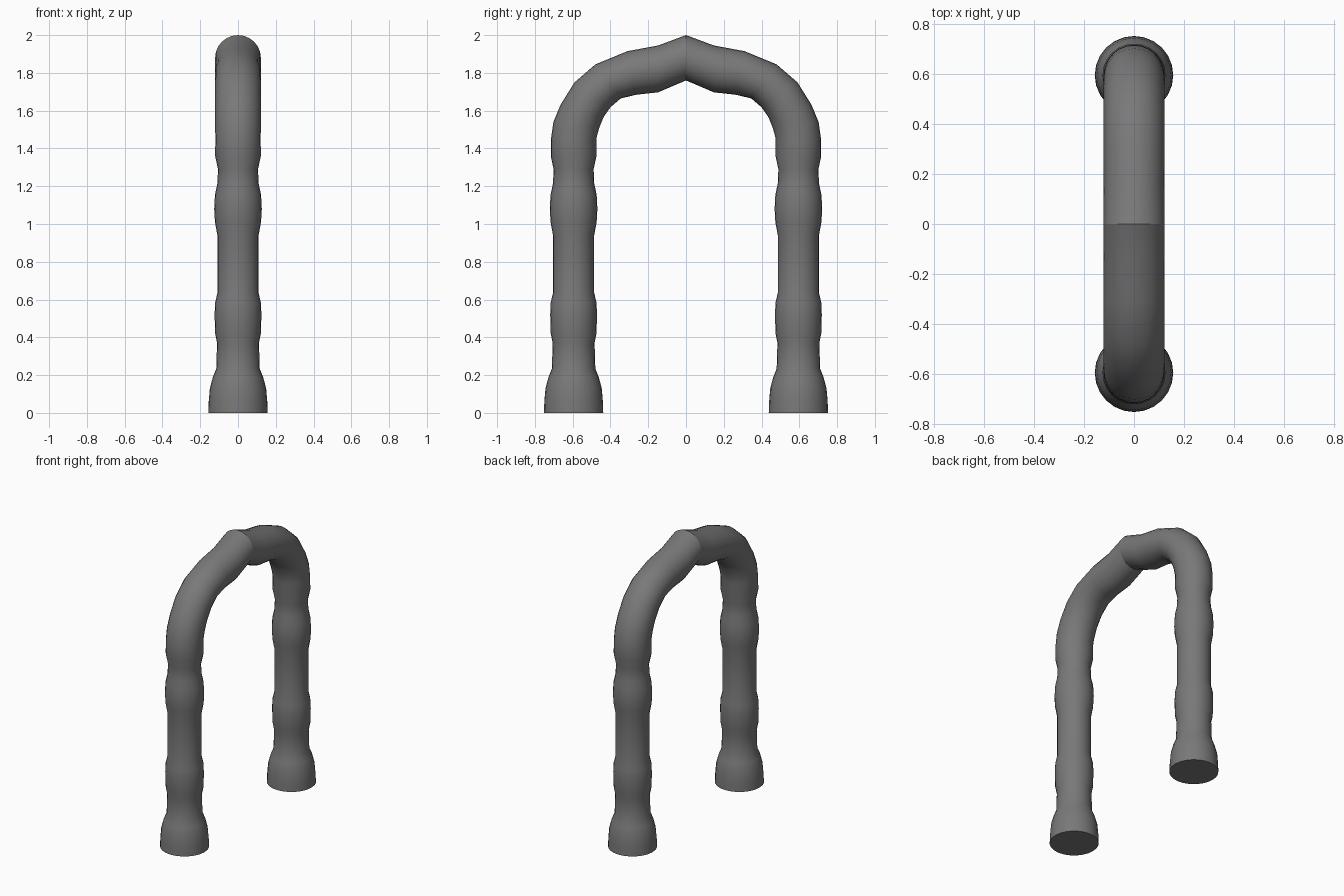
import bpy, bmesh, math
from mathutils import Vector

if "Cube" in bpy.data.objects:
    bpy.data.objects.remove(bpy.data.objects["Cube"])

SIDES = 24
LEG_Y = 0.595

grey = bpy.data.materials.new("dark grey")
grey.diffuse_color = (0.19, 0.19, 0.19, 1)
grey.use_nodes = True
grey.node_tree.nodes["Principled BSDF"].inputs["Base Color"].default_value = grey.diffuse_color

# Leg rings: height, radius
leg = [(0, .157), (.06, .155), (.13, .149), (.19, .133), (.235, .115),
       (.37, .111), (.42, .121), (.52, .124), (.585, .121), (.635, .109),
       (.94, .109), (1.01, .122), (1.08, .126), (1.155, .122), (1.215, .109),
       (1.29, .106), (1.36, .121), (1.45, .120)]
# Bend rings: outer y, z then inner y, z
bend = [(.702, 1.54, .461, 1.505), (.665, 1.63, .437, 1.565),
        (.59, 1.75, .40, 1.618), (.48, 1.845, .345, 1.665),
        (.31, 1.915, .26, 1.685), (.148, 1.945, .148, 1.697),
        (0, 2.0, 0, 1.76)]


def half_arch(name, side):
    """Sweep one leg and its half of the top bend."""
    sections = [(Vector((0, LEG_Y + r, z)), Vector((0, LEG_Y - r, z)), r) for z, r in leg]
    sections += [(Vector((0, a, b)), Vector((0, c, d)), .121) for a, b, c, d in bend]
    bm = bmesh.new()
    rings = []
    for outer, inner, width in sections:
        mid, arm = (outer + inner) / 2, (outer - inner) / 2
        ring = []
        for i in range(SIDES):
            t = 2 * math.pi * i / SIDES
            p = mid + arm * math.cos(t) + Vector((width * math.sin(t), 0, 0))
            p.y *= side
            ring.append(bm.verts.new(p))
        rings.append(ring)
    for a, b in zip(rings, rings[1:]):
        for i in range(SIDES):
            j = (i + 1) % SIDES
            bm.faces.new((a[i], a[j], b[j], b[i]))
    bm.faces.new(rings[0])  # foot underside
    bmesh.ops.recalc_face_normals(bm, faces=bm.faces)
    # the tube is open at the crown, so check the direction on the foot
    bm.faces.ensure_lookup_table()
    if bm.faces[-1].normal.z > 0:
        bmesh.ops.reverse_faces(bm, faces=bm.faces)
    me = bpy.data.meshes.new(name)
    bm.to_mesh(me)
    bm.free()
    me.materials.append(grey)
    ob = bpy.data.objects.new(name, me)
    bpy.context.collection.objects.link(ob)
    bpy.ops.object.select_all(action='DESELECT')
    bpy.context.view_layer.objects.active = ob
    ob.select_set(True)
    bpy.ops.object.shade_smooth_by_angle(angle=math.radians(50))


half_arch("front_arch_half", -1)
half_arch("back_arch_half", 1)
